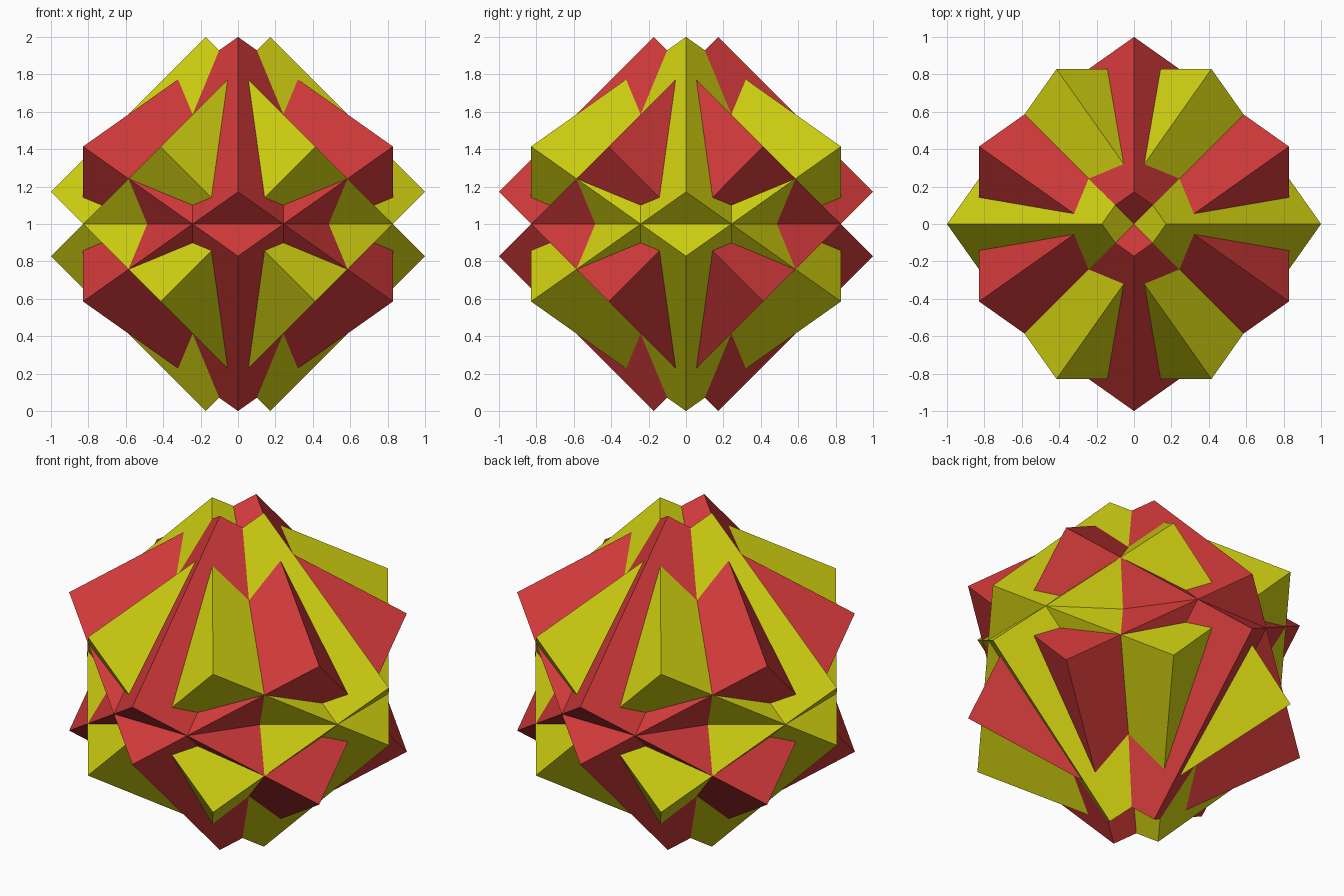
import bpy
import math
from mathutils import Matrix

cube = bpy.data.objects.get("Cube")
if cube:
    bpy.data.objects.remove(cube, do_unlink=True)


def make_material(name, colour):
    mat = bpy.data.materials.new(name)
    mat.use_nodes = True
    mat.diffuse_color = colour
    mat.node_tree.nodes["Principled BSDF"].inputs["Base Color"].default_value = colour
    return mat


red = make_material("red", (0.64, 0.042, 0.042, 1))
yellow = make_material("yellow", (0.64, 0.64, 0.006, 1))

# Half side that puts the outermost corners exactly 1 unit from the centre planes
HALF = 2 - math.sqrt(2)
centre = Matrix.Translation((0, 0, 1))


def add_cube(name, mat, turn, spin):
    """Cube tipped onto an edge, spun about y, then turned about z."""
    bpy.ops.mesh.primitive_cube_add(size=2 * HALF)
    obj = bpy.context.object
    obj.name = obj.data.name = name
    tip = Matrix.Rotation(math.radians(45), 4, 'X')
    spin = Matrix.Rotation(math.radians(spin), 4, 'Y')
    turn = Matrix.Rotation(math.radians(turn), 4, 'Z')
    obj.data.transform(centre @ turn @ spin @ tip)
    obj.data.materials.append(mat)


# Four interpenetrating cubes: a crossed yellow pair and a crossed red pair
for colour, mat, turn in (("yellow", yellow, 0), ("red", red, 90)):
    for label, spin in (("first", 45), ("second", -45)):
        add_cube(f"{label}_{colour}_cube", mat, turn, spin)
